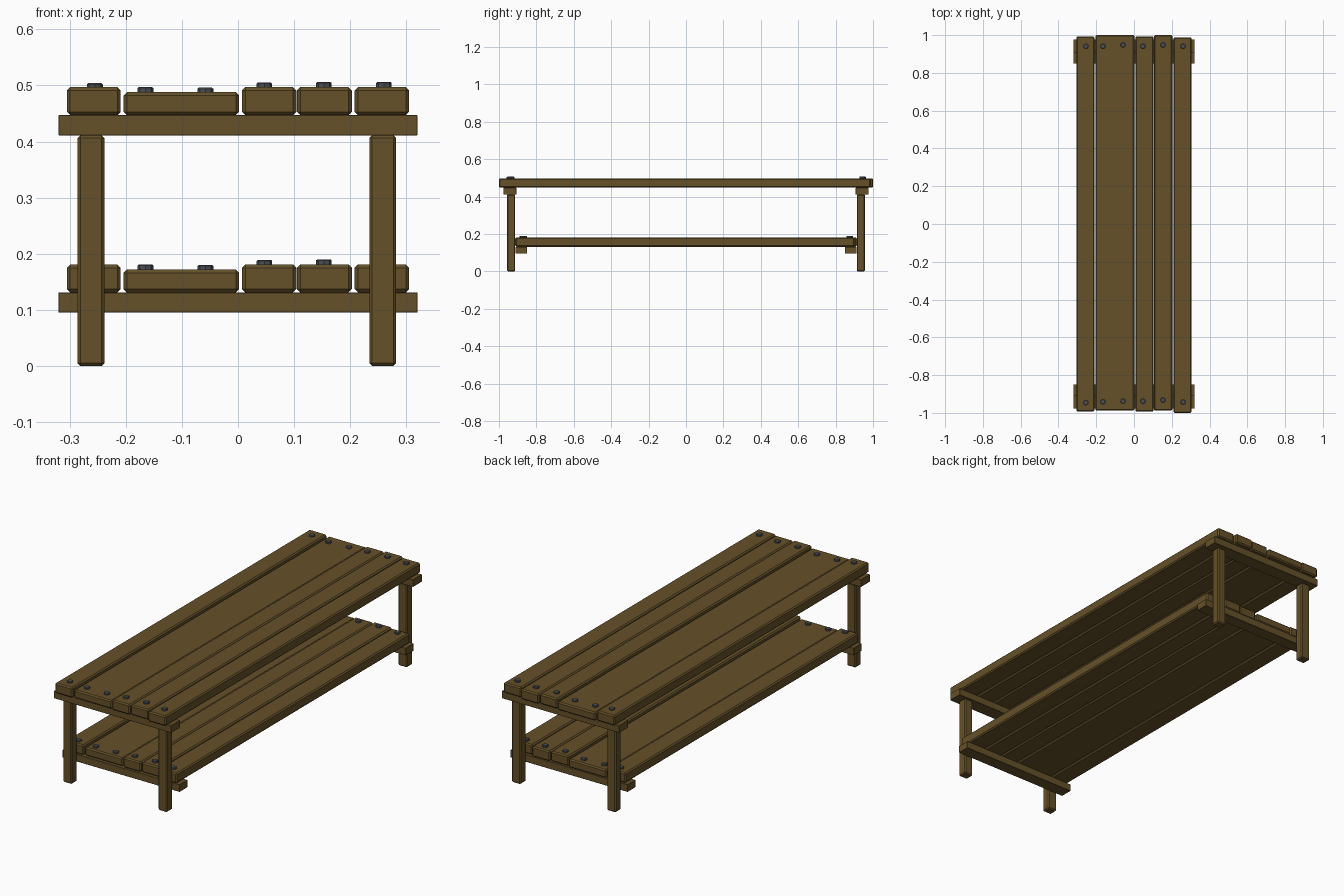
import bpy, bmesh
from mathutils import Matrix

if "Cube" in bpy.data.objects:
    bpy.data.objects.remove(bpy.data.objects["Cube"])


def material(name, color):
    m = bpy.data.materials.new(name)
    m.diffuse_color = color
    m.use_nodes = True
    m.node_tree.nodes["Principled BSDF"].inputs["Base Color"].default_value = m.diffuse_color
    return m


WOOD = material("wood", (0.13, 0.082, 0.022, 1))
STEEL = material("steel", (0.07, 0.08, 0.095, 1))


def finish(name, bm, mat, bevel):
    if bevel:
        sharp = [e for e in bm.edges if e.calc_face_angle(0) > 1.0]
        bmesh.ops.bevel(bm, geom=sharp, offset=bevel, segments=1, affect='EDGES')
    mesh = bpy.data.meshes.new(name)
    bm.to_mesh(mesh)
    bm.free()
    mesh.materials.append(mat)
    obj = bpy.data.objects.new(name, mesh)
    bpy.context.collection.objects.link(obj)


def box(name, x, y, z, bevel=0.0):
    """Box from (min, max) ranges on each axis, with chamfered edges."""
    bm = bmesh.new()
    spans = (x, y, z)
    size = [b - a for a, b in spans]
    mid = [(a + b) / 2 for a, b in spans]
    bmesh.ops.create_cube(bm, size=1, matrix=Matrix.Translation(mid) @ Matrix.Diagonal((*size, 1)))
    finish(name, bm, WOOD, bevel)


def bolt(name, x, y, z):
    """Low eight-sided bolt head whose underside sinks into the plank."""
    bm = bmesh.new()
    bmesh.ops.create_cone(bm, cap_ends=True, segments=8, radius1=0.014, radius2=0.014,
                          depth=0.016, matrix=Matrix.Translation((x, y, z)))
    finish(name, bm, STEEL, 0.002)


# Planks: x range, thickness, y range of the top shelf
PLANKS = [
    ((-0.305, -0.209), 0.050, (-0.993, 0.993)),
    ((-0.204, 0.002), 0.041, (-0.988, 1.000)),
    ((0.007, 0.104), 0.050, (-0.993, 0.993)),
    ((0.105, 0.203), 0.050, (-0.988, 1.000)),
    ((0.208, 0.305), 0.050, (-1.000, 0.988)),
]
# Bolts: x, plank index, y offset at front and back, height of head above plank
BOLTS = [(-0.255, 0, -0.005, 0.0, 0.007), (-0.165, 1, 0.0, 0.0, 0.009),
         (-0.058, 1, 0.003, 0.007, 0.008), (0.047, 2, 0.003, 0.0, 0.008),
         (0.153, 3, 0.009, 0.007, 0.009), (0.260, 4, -0.002, 0.0, 0.009)]

# Seat (top) and shelf (bottom): rail base height, rail y range, bolt y, plank y scale
LEVELS = [("seat", 0.411, (0.907, 0.977), 0.941, 1.0),
          ("shelf", 0.095, (0.850, 0.912), 0.872, 0.913)]

for level, z0, (ya, yb), bolt_y, scale in LEVELS:
    deck = z0 + 0.036
    for i, (xs, thick, ys) in enumerate(PLANKS):
        box(f"{level}_plank_{i + 1}", xs, [v * scale for v in ys], (deck, deck + thick), 0.006)
    for side, s in (("front", -1), ("back", 1)):
        box(f"{level}_{side}_rail", (-0.32, 0.32), sorted((s * ya, s * yb)), (z0, deck), 0.001)
        for n, (x, plank, front, back, rise) in enumerate(BOLTS):
            top = deck + PLANKS[plank][1] + rise
            bolt(f"{level}_{side}_bolt_{n + 1}", x, s * bolt_y + (front if s < 0 else back), top - 0.008)

# Legs
for side, s in (("front", -1), ("back", 1)):
    for hand, x in (("left", -0.262), ("right", 0.258)):
        box(f"{side}_{hand}_leg", (x - 0.024, x + 0.024),
            sorted((s * 0.913, s * 0.957)), (0, 0.411), 0.005)
